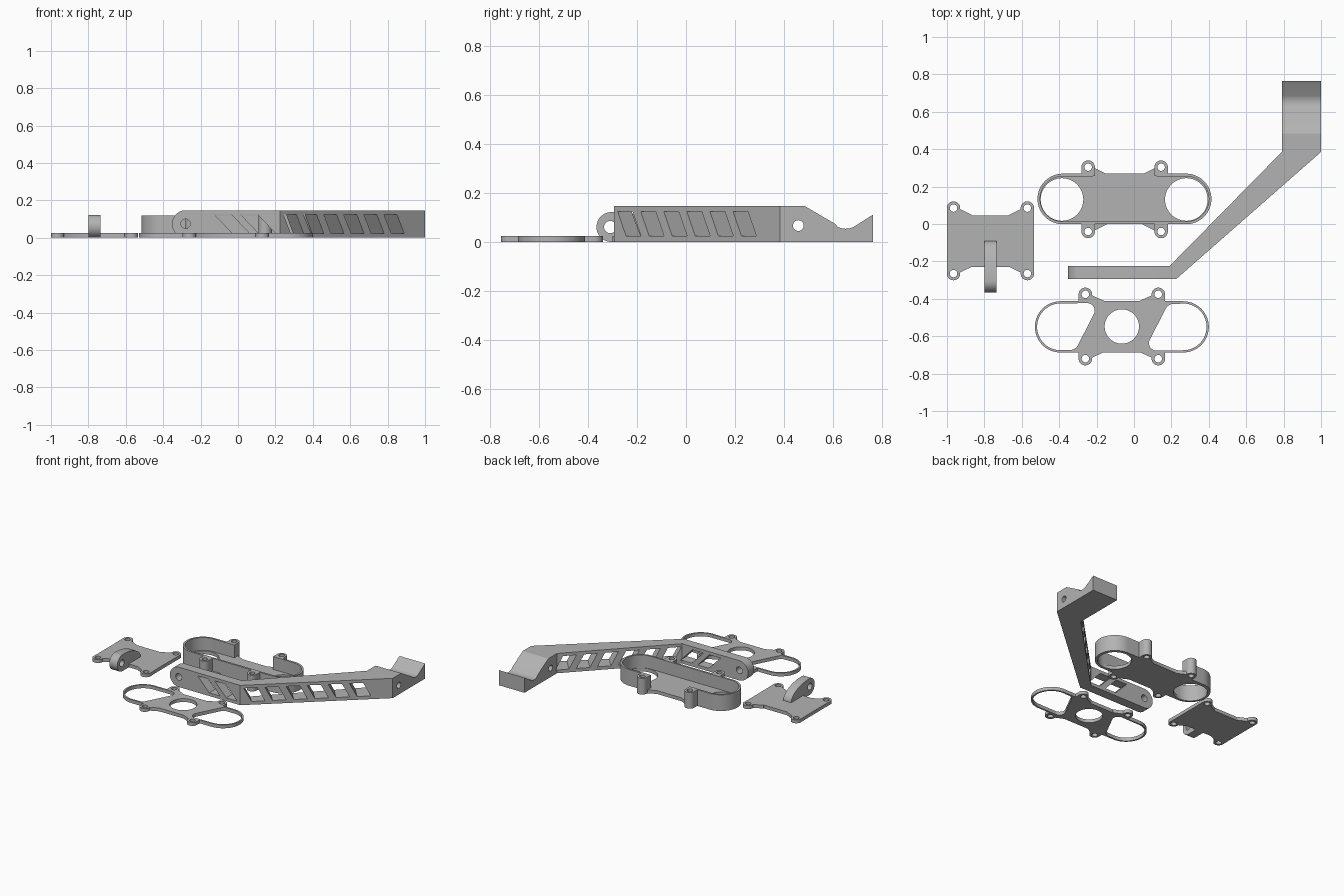
import bpy, bmesh, math
from mathutils import Vector

if "Cube" in bpy.data.objects:
    bpy.data.objects.remove(bpy.data.objects["Cube"])

grey = bpy.data.materials.new("plain grey")
grey.diffuse_color = (0.45, 0.45, 0.45, 1)
grey.use_nodes = True
grey.node_tree.nodes["Principled BSDF"].inputs["Base Color"].default_value = grey.diffuse_color
T = 0.025          # plate thickness
H = 0.12           # tray height


def prism(name, pts, a, b, o=(0, 0, 0), u=(1, 0, 0), v=(0, 1, 0), w=(0, 0, 1)):
    """Extrude a 2D outline, lying in the u-v plane, from a to b along w."""
    o, u, v, w = Vector(o), Vector(u), Vector(v), Vector(w)
    bm = bmesh.new()
    rings = [[bm.verts.new(o + u * p[0] + v * p[1] + w * t) for p in pts] for t in (a, b)]
    bm.faces.new(rings[0])
    bm.faces.new(rings[1])
    n = len(pts)
    for i in range(n):
        j = (i + 1) % n
        bm.faces.new((rings[0][i], rings[0][j], rings[1][j], rings[1][i]))
    bmesh.ops.recalc_face_normals(bm, faces=bm.faces)
    me = bpy.data.meshes.new(name)
    bm.to_mesh(me)
    bm.free()
    ob = bpy.data.objects.new(name, me)
    bpy.context.collection.objects.link(ob)
    return ob


def arc(cx, cy, r, a0=0, a1=360, n=40):
    full = a1 - a0 == 360
    return [(cx + r * math.cos(math.radians(a0 + (a1 - a0) * i / n)),
             cy + r * math.sin(math.radians(a0 + (a1 - a0) * i / n)))
            for i in range(n if full else n + 1)]


def stadium(x0, x1, cy, r):
    return arc(x1, cy, r, -90, 90) + arc(x0, cy, r, 90, 270)


def rect(x0, x1, y0, y1):
    return [(x0, y0), (x1, y0), (x1, y1), (x0, y1)]


def boolean(ob, tools, op='DIFFERENCE'):
    for t in tools:
        m = ob.modifiers.new("cut", 'BOOLEAN')
        m.operation, m.solver, m.object = op, 'EXACT', t
    dg = bpy.context.evaluated_depsgraph_get()
    dg.update()
    me = bpy.data.meshes.new_from_object(ob.evaluated_get(dg))
    ob.modifiers.clear()
    ob.data = me
    for t in tools:
        bpy.data.objects.remove(t)


def finish(ob):
    ob.data.materials.clear()
    ob.data.materials.append(grey)
    bpy.ops.object.select_all(action='DESELECT')
    ob.select_set(True)
    bpy.context.view_layer.objects.active = ob
    bpy.ops.object.shade_smooth_by_angle(angle=math.radians(30))


def ears(cx, cy, dx, dy, edge, height):
    """Four screw ears with a web sloping in to the body; edge is the body half-width."""
    adds, cuts = [], []
    for sx in (-1, 1):
        for sy in (-1, 1):
            x, y = cx + sx * dx, cy + sy * dy
            a = (0, 180) if sy > 0 else (180, 360)
            root = cy + sy * (edge - 0.01)
            post = arc(x, y, 0.036, *a, 20)
            post += [(post[-1][0], root), (post[0][0], root)]
            adds.append(prism("ear", post, 0, height))
            xi = x - sx * 0.034
            web = [(x, y - sy * 0.01), (xi, y - sy * 0.005),
                   (x - sx * 0.1, cy + sy * edge), (x - sx * 0.1, root), (x, root)]
            adds.append(prism("web", web, 0, T))
            cuts.append(prism("screw_hole", arc(x, y, 0.02, n=24), -1, 1))
    return adds, cuts


# Mounting plate with hinge tab
plate = prism("mounting_plate", rect(-1, -0.535, -0.23, 0.045), 0, T)
adds, cuts = ears(-0.7675, -0.09, 0.1975, 0.175, 0.1375, T)
boolean(plate, adds, 'UNION')
boolean(plate, cuts)
finish(plate)

tab_side = arc(-0.305, 0.061, 0.061, 90, 270, 24) + [(-0.23, 0.0), (-0.23, 0.01), (-0.09, 0.01)]
tab_side += [(-0.305 + 0.215 * math.cos(t * math.pi / 24), 0.025 + 0.097 * math.sin(t * math.pi / 24))
             for t in range(0, 12)]
tab = prism("hinge_tab", tab_side, -0.8, -0.735, u=(0, 1, 0), v=(0, 0, 1), w=(1, 0, 0))
boolean(tab, [prism("pin_hole", arc(-0.31, 0.061, 0.025, n=24), -1, 0,
                    u=(0, 1, 0), v=(0, 0, 1), w=(1, 0, 0))])
finish(tab)

# Bent support arm
arm = prism("support_arm", [(-0.353, -0.295), (0.225, -0.295), (1, 0.385), (1, 0.765),
                            (0.79, 0.765), (0.79, 0.385), (0.19, -0.225), (-0.353, -0.225)], 0, 0.147)
XZ = dict(u=(1, 0, 0), v=(0, 0, 1), w=(0, 1, 0))
YZ = dict(u=(0, 1, 0), v=(0, 0, 1), w=(1, 0, 0))
# rounded hinge end
boolean(arm, [prism("round_end", arc(-0.2795, 0.0735, 0.0735, 90, 270) + [(1.2, 0), (1.2, 0.147)],
                    -1, 1, **XZ)], 'INTERSECT')
cuts = [prism("hinge_hole", arc(-0.28, 0.075, 0.025, n=24), -0.4, -0.1, **XZ),
        prism("foot_hole", arc(0.459, 0.067, 0.022, n=24), 0.6, 1.2, **YZ),
        prism("foot_notch", [(0.485, 0.147), (0.61, 0.074)] + arc(0.653, 0.124, 0.07, 240, 298, 10)
              + [(0.765, 0.112), (0.8, 0.13), (0.8, 0.3), (0.485, 0.3)], 0.6, 1.2, **YZ)]
# slanted slots in the short straight part
for i in range(2):
    s = -0.125 + 0.14 * i
    cuts.append(prism("slot", [(s, 0.124), (s + 0.09, 0.124), (s + 0.185, 0.024), (s + 0.095, 0.024)],
                      -0.4, -0.1, **XZ))
# slanted slots along the diagonal part
d = Vector((0.775, 0.68, 0)).normalized()
n = Vector((-d.y, d.x, 0))
for i in range(6):
    s = 0.024 + 0.143 * i
    cuts.append(prism("slot", [(s, 0.124), (s + 0.092, 0.124), (s + 0.144, 0.024), (s + 0.052, 0.024)],
                      -0.1, 0.2, o=(0.225, -0.295, 0), u=d, v=(0, 0, 1), w=n))
boolean(arm, cuts)
finish(arm)

# Tray with raised rim
tray = prism("tray", stadium(-0.381, 0.279, 0.134, 0.135), 0, H)
boolean(tray, [prism("recess", stadium(-0.381, 0.279, 0.134, 0.121), T, 1),
               prism("rim_gap", rect(-0.22, 0.12, 0.2, 0.4), T, 1)])
adds, cuts = ears(-0.05, 0.132, 0.195, 0.172, 0.134, H)
boolean(tray, adds, 'UNION')
cuts += [prism("lens_hole", arc(x, 0.131, 0.114, n=48), -1, 1) for x in (-0.385, 0.28)]
boolean(tray, cuts)
finish(tray)

# Flat cover frame
cover = prism("cover_frame", stadium(-0.393, 0.263, -0.55, 0.137), 0, T)
adds, cuts = ears(-0.065, -0.548, 0.195, 0.172, 0.137, T)
boolean(cover, adds, 'UNION')
cuts.append(prism("centre_hole", arc(-0.065, -0.548, 0.092, n=48), -1, 1))
opening = (arc(-0.393, -0.55, 0.125, 90, 280) + arc(-0.345, -0.622, 0.052, 280, 328, 8)
           + arc(-0.25, -0.463, 0.04, -32, 90, 12))
cuts.append(prism("opening", opening, -1, 1))
cuts.append(prism("opening", [(-0.13 - x, -1.10 - y) for x, y in opening], -1, 1))
boolean(cover, cuts)
finish(cover)
